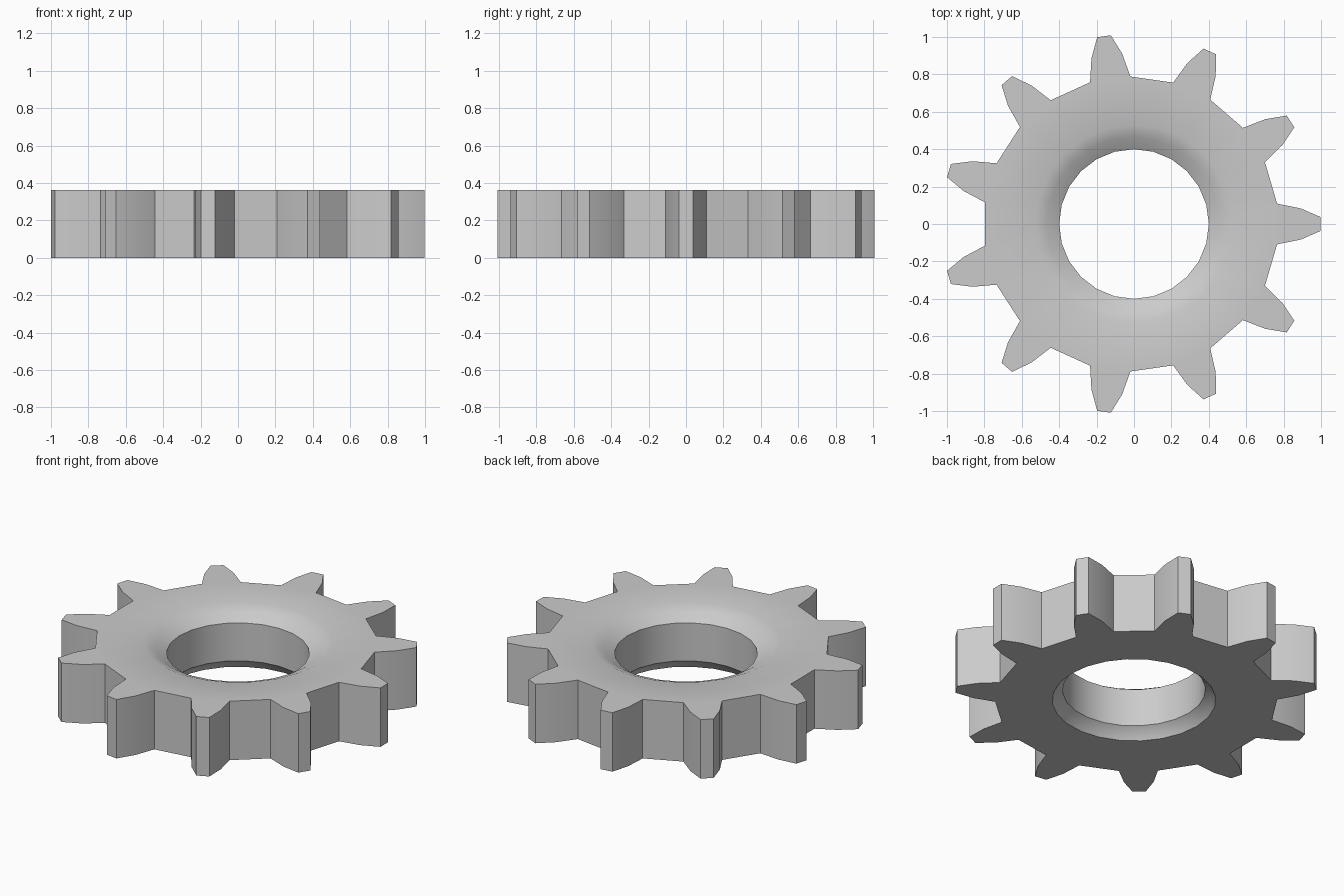
import bpy
import bmesh
from math import cos, sin, pi, radians

cube = bpy.data.objects.get("Cube")
if cube:
    bpy.data.objects.remove(cube, do_unlink=True)

HEIGHT = 0.364
TEETH = 11
GEAR_X = -0.016      # the toothed rim sits slightly off the bore axis
BORE_SIDES = 24

# One tooth pointing along +x: root, shoulder, tip, then mirrored
half = [(0.781, 0.109), (0.908, 0.083), (1.014, 0.037)]
tooth = [(x, -y) for x, y in half] + half[::-1]

# Bore section (radius, z): dished top, straight wall, chamfered bottom
bore = [(0.53, HEIGHT), (0.465, 0.338), (0.40, 0.298),
        (0.40, 0.064), (0.435, 0.036), (0.458, 0)]

steel = bpy.data.materials.new("light_grey")
grey = (0.6, 0.6, 0.6, 1)
steel.diffuse_color = grey
steel.use_nodes = True
steel.node_tree.nodes["Principled BSDF"].inputs["Base Color"].default_value = grey

bm = bmesh.new()


def toothed_loop(z):
    loop = []
    for i in range(TEETH):
        a = 2 * pi * i / TEETH
        for x, y in tooth:
            loop.append(bm.verts.new((GEAR_X + x * cos(a) - y * sin(a),
                                      x * sin(a) + y * cos(a), z)))
    return loop


def round_loop(radius, z):
    angles = [2 * pi * i / BORE_SIDES for i in range(BORE_SIDES)]
    return [bm.verts.new((radius * cos(a), radius * sin(a), z)) for a in angles]


def bridge(a, b):
    for i in range(len(a)):
        j = (i + 1) % len(a)
        bm.faces.new((a[i], a[j], b[j], b[i]))


def loop_edges(loop):
    return [bm.edges.get((v, loop[i - 1])) for i, v in enumerate(loop)]


# Tooth walls
bottom, top = toothed_loop(0), toothed_loop(HEIGHT)
bridge(bottom, top)

# Bore surfaces
rings = [round_loop(r, z) for r, z in bore]
for upper, lower in zip(rings, rings[1:]):
    bridge(upper, lower)

# Flat top and bottom faces around the bore
for outer, inner in ((top, rings[0]), (bottom, rings[-1])):
    bmesh.ops.triangle_fill(bm, use_beauty=True,
                            edges=loop_edges(outer) + loop_edges(inner))

bmesh.ops.recalc_face_normals(bm, faces=bm.faces)
mesh = bpy.data.meshes.new("gear_wheel")
bm.to_mesh(mesh)
bm.free()
mesh.materials.append(steel)

gear = bpy.data.objects.new("gear_wheel", mesh)
bpy.context.collection.objects.link(gear)
bpy.ops.object.select_all(action='DESELECT')
gear.select_set(True)
bpy.context.view_layer.objects.active = gear
bpy.ops.object.shade_smooth_by_angle(angle=radians(30))
